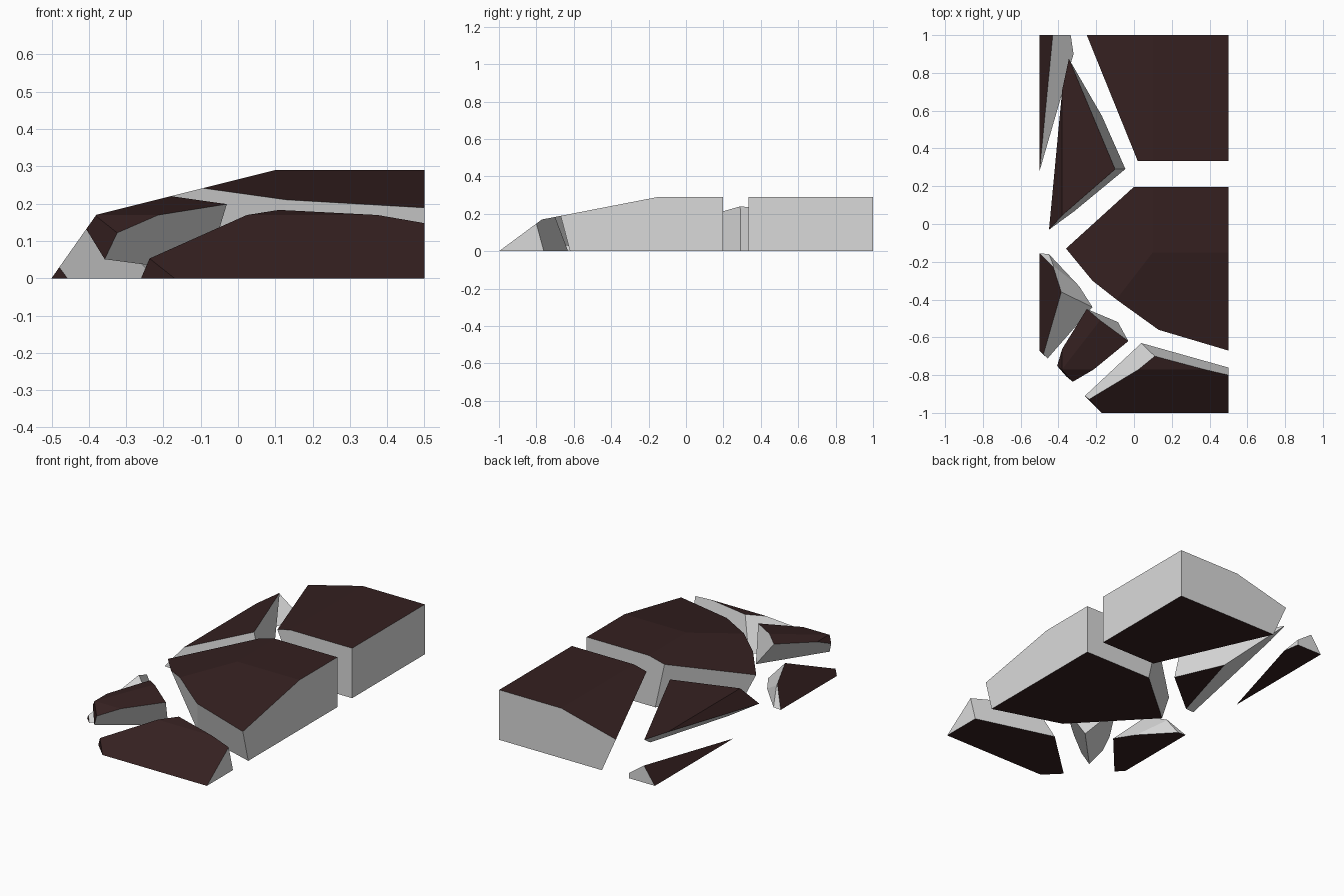
import bpy, bmesh
from mathutils import Vector

if "Cube" in bpy.data.objects:
    bpy.data.objects.remove(bpy.data.objects["Cube"])


def material(name, rgb):
    m = bpy.data.materials.new(name)
    m.diffuse_color = (*rgb, 1)
    m.use_nodes = True
    m.node_tree.nodes["Principled BSDF"].inputs["Base Color"].default_value = m.diffuse_color
    return m


MATS = [material("broken_grey", (0.7, 0.7, 0.7)),
        material("dark_brown", (0.035, 0.0145, 0.0145))]
GREY, BROWN = 0, 1


def top_z(x, y):
    """Height of the faceted outer surface."""
    return min(0.29, 0.29 + 0.25 * (x - 0.1), 0.17 + 1.417 * (x + 0.38),
               0.29 + 0.194 * (y + 0.15), 0.17 + 0.74 * (y + 0.77))


def point(p):
    # two numbers: a point on the outer surface
    return Vector(p) if len(p) == 3 else Vector((*p, top_z(*p)))


def slice_off(bm, co, no, mat):
    geom = bm.verts[:] + bm.edges[:] + bm.faces[:]
    bmesh.ops.bisect_plane(bm, geom=geom, dist=1e-5, plane_co=co,
                           plane_no=no, clear_outer=True)
    edges = [e for e in bm.edges if e.is_boundary]
    if edges:
        old = set(bm.faces)
        bmesh.ops.contextual_create(bm, geom=edges)
        for f in bm.faces:
            if f not in old:
                f.material_index = mat


# Outer slab planes: shallow and steep slopes on left and front, corner chamfer
SHELL = [((0.1, 0, 0.29), (-0.25, 0, 1)), ((-0.38, 0, 0.17), (-1.417, 0, 1)),
         ((0, -0.15, 0.29), (0, -0.194, 1)), ((0, -0.77, 0.17), (0, -0.74, 1)),
         ((-0.585, -0.585, 0), (-1, -1, 0.09))]


def fragment(name, centre, cuts):
    bm = bmesh.new()
    bmesh.ops.create_cube(bm, size=1)
    for v in bm.verts:
        v.co = (v.co.x, v.co.y * 2, (v.co.z + 0.5) * 0.29)
    bm.normal_update()
    for f in bm.faces:
        f.material_index = BROWN if abs(f.normal.z) > 0.5 else GREY
    for co, no in SHELL:
        slice_off(bm, Vector(co), Vector(no).normalized(), BROWN)
    c = Vector(centre)
    for cut in cuts:
        p, q, r = map(point, cut)
        n = (q - p).cross(r - p).normalized()
        if n.dot(c - p) > 0:
            n.negate()
        slice_off(bm, p, n, GREY)
    bmesh.ops.recalc_face_normals(bm, faces=bm.faces[:])
    me = bpy.data.meshes.new(name)
    bm.to_mesh(me)
    bm.free()
    for m in MATS:
        me.materials.append(m)
    bpy.context.collection.objects.link(bpy.data.objects.new(name, me))


# Each cut is a plane through three points
fragment("back_block", (0.3, 0.7, 0.1), [
    ((0.5, 0.333), (0.02, 0.333), (0.3, 0.333, 0)),
    ((-0.25, 1), (0.02, 0.333), (-0.16, 1, 0))])

fragment("centre_block", (0.2, -0.1, 0.1), [
    ((0.5, 0.197), (0, 0.197), (0.3, 0.197, 0)),
    ((0, 0.197), (-0.36, -0.13), (-0.1, 0.06, 0)),
    ((-0.36, -0.13), (-0.22, -0.30), (-0.26, -0.12, 0)),
    ((-0.22, -0.30), (0.13, -0.56), (0.044, -0.46, 0)),
    ((0.13, -0.56), (0.5, -0.67), (0.5, -0.62, 0))])

fragment("front_block", (0.2, -0.85, 0.05), [
    ((0.11, -0.70), (0.5, -0.80), (0.5, -0.76, 0)),
    ((0.11, -0.70), (-0.26, -0.91, 0), (0.05, -0.62, 0))])

fragment("left_wedge", (-0.22, 0.35, 0.15), [
    ((-0.345, 0.875), (-0.1, 0.29), (-0.045, 0.29, 0)),
    ((-0.1, 0.29), (-0.45, -0.03), (-0.18, 0.18, 0)),
    ((-0.45, -0.03), (-0.345, 0.875), (-0.24, 0.33, 0))])

fragment("back_left_sliver", (-0.44, 0.85, 0.02), [
    ((-0.5, 0.28, 0), (-0.43, 1), (-0.32, 0.9, 0)),
    ((-0.32, 0.9, 0), (-0.335, 1, 0), (-0.32, 0.9, 0.1))])

fragment("left_edge_chip", (-0.42, -0.4, 0.05), [
    ((-0.46, -0.715, 0), (-0.385, -0.36), (-0.22, -0.44, 0)),
    ((-0.385, -0.36), (-0.22, -0.44, 0), (-0.29, -0.33, 0)),
    ((-0.29, -0.33, 0), (-0.45, -0.16, 0), (-0.38, -0.30)),
    ((-0.45, -0.16, 0), (-0.5, -0.155, 0), (-0.485, -0.17))])

fragment("corner_chip", (-0.25, -0.62, 0.15), [
    ((-0.03, -0.62), (-0.32, -0.83, 0.12), (-0.35, -0.80, 0.05)),
    ((-0.25, -0.45), (-0.41, -0.75, 0.135), (-0.35, -0.80, 0.05)),
    ((-0.25, -0.45), (-0.03, -0.62), (-0.08, -0.55, 0.1))])
